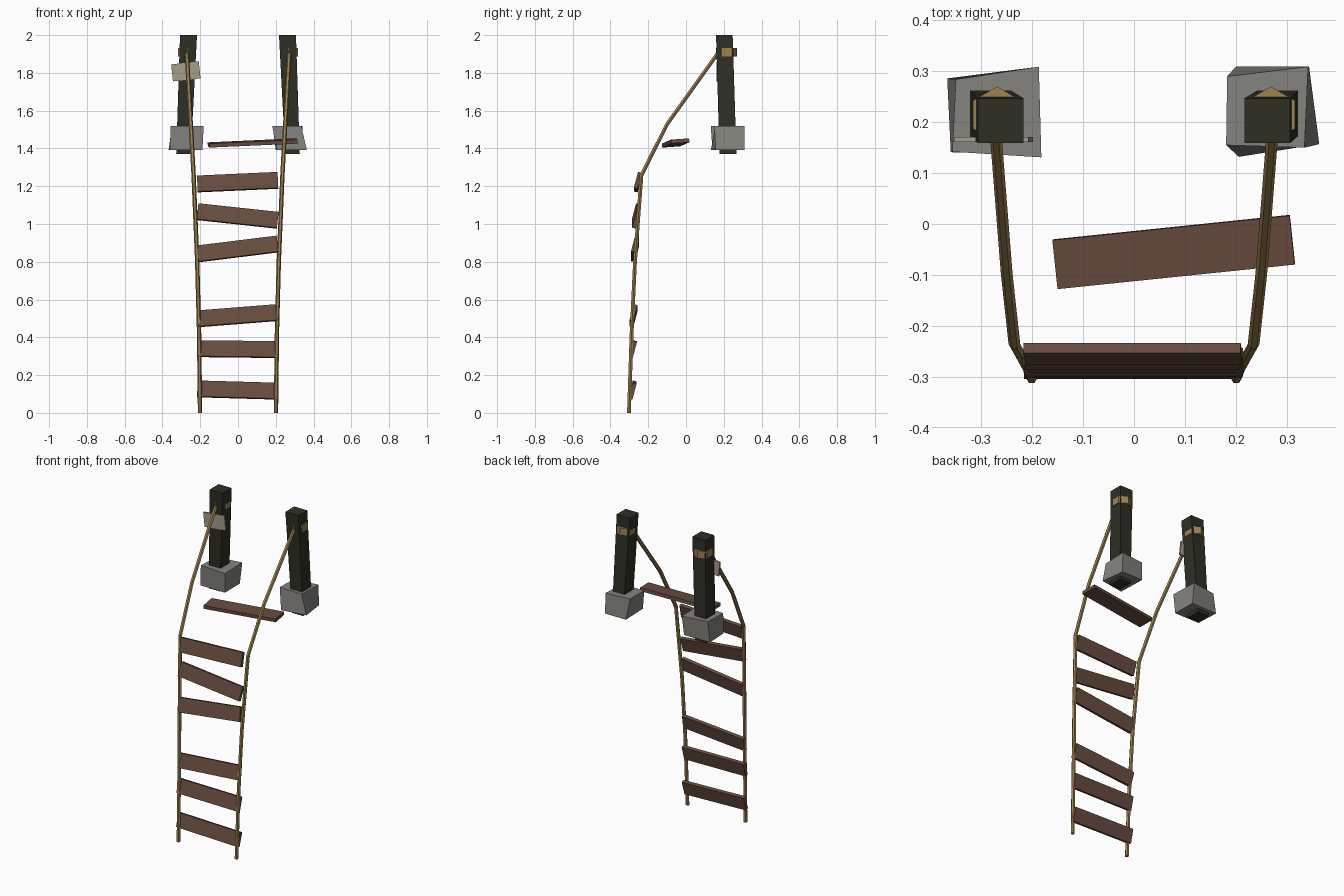
import bpy, bmesh, math
from mathutils import Vector, Matrix, Euler

if "Cube" in bpy.data.objects:
    bpy.data.objects.remove(bpy.data.objects["Cube"])


def material(name, rgb):
    m = bpy.data.materials.new(name)
    lin = [c / 12.92 if c <= 0.04045 else ((c + 0.055) / 1.055) ** 2.4
           for c in (v / 255 for v in rgb)]
    m.diffuse_color = (*lin, 1)
    m.use_nodes = True
    m.node_tree.nodes["Principled BSDF"].inputs["Base Color"].default_value = m.diffuse_color
    return m


WOOD = material("brown wood", (104, 76, 63))
POST = material("dark timber", (46, 47, 36))
STONE = material("grey stone", (133, 131, 126))
ROPE = material("tan rope", (160, 131, 80))
TAG = material("pale board", (166, 156, 138))


def finish(name, bm, mat):
    bmesh.ops.recalc_face_normals(bm, faces=bm.faces)
    me = bpy.data.meshes.new(name)
    bm.to_mesh(me)
    bm.free()
    me.materials.append(mat)
    ob = bpy.data.objects.new(name, me)
    bpy.context.collection.objects.link(ob)
    return ob


def box(name, size, loc, rot, mat):
    bm = bmesh.new()
    mtx = (Matrix.Translation(loc) @ Euler(rot).to_matrix().to_4x4()
           @ Matrix.Diagonal((*size, 1)))
    bmesh.ops.create_cube(bm, size=1, matrix=mtx)
    return finish(name, bm, mat)


def loft(name, rings, mat):
    """Join closed rings of points and cap both ends."""
    bm = bmesh.new()
    vs = [[bm.verts.new(p) for p in r] for r in rings]
    n = len(vs[0])
    for a, b in zip(vs, vs[1:]):
        for i in range(n):
            j = (i + 1) % n
            bm.faces.new((a[i], a[j], b[j], b[i]))
    bm.faces.new(vs[0][::-1])
    bm.faces.new(vs[-1])
    return finish(name, bm, mat)


def rect(x0, x1, y0, y1, z):
    return [(x0, y0, z), (x1, y0, z), (x1, y1, z), (x0, y1, z)]


def at_z(pts, z):
    return [(x, y, z) for x, y in pts]


# Rope path for the right side, mirrored for the left
path = [(0.201, -0.302, 0.0), (0.206, -0.288, 0.42), (0.216, -0.270, 0.80),
        (0.235, -0.236, 1.257), (0.250, -0.099, 1.53), (0.271, 0.166, 1.90)]

for side, s in (("right", 1), ("left", -1)):
    # Leaning posts
    loft(side + "_post",
         [rect(s * 0.250, s * 0.327, 0.177, 0.267, 1.37),
          rect(s * 0.217, s * 0.307, 0.159, 0.247, 2.0)], POST)

    # Hexagonal rope lashing round each post
    hexa = [(s * 0.269 + 0.055 * math.sin(i * math.pi / 3),
             0.215 + 0.055 * math.cos(i * math.pi / 3)) for i in range(6)]
    loft(side + "_lashing", [at_z(hexa, 1.886), at_z(hexa, 1.932)], ROPE)

    # Hanging rope
    pts = [Vector((s * x, y, z)) for x, y, z in path]
    rings = []
    for i, p in enumerate(pts):
        d = (pts[min(i + 1, len(pts) - 1)] - pts[max(i - 1, 0)]).normalized()
        if i == 0:
            d = Vector((0, 0, 1))
        u = Vector((1, 0, 0)) - d * d.x
        u.normalize()
        v = d.cross(u)
        rings.append([p + 0.0115 * (u * math.cos(k * math.pi / 3)
                                    + v * math.sin(k * math.pi / 3))
                      for k in range(6)])
    loft(side + "_rope", rings, ROPE)

# Irregular stones at the post feet
loft("left_stone",
     [at_z([(-0.367, 0.286), (-0.19, 0.29), (-0.188, 0.14), (-0.36, 0.141)], 1.393),
      at_z([(-0.35, 0.284), (-0.187, 0.309), (-0.182, 0.131), (-0.357, 0.142)], 1.518)],
     STONE)
loft("right_stone",
     [at_z([(0.200, 0.309), (0.344, 0.309), (0.364, 0.157), (0.206, 0.132)], 1.392),
      at_z([(0.183, 0.290), (0.342, 0.309), (0.335, 0.150), (0.181, 0.155)], 1.520)],
     STONE)

# Small board on the left post
box("post_board", (0.147, 0.010, 0.09), (-0.276, 0.166, 1.808),
    (0, math.radians(-6), 0), TAG)

# Treads: left height, right height, depth position
treads = [(0.127, 0.115, -0.283), (0.340, 0.335, -0.281),
          (0.498, 0.531, -0.278), (0.842, 0.894, -0.270),
          (1.065, 1.020, -0.265), (1.212, 1.231, -0.255)]
for i, (zl, zr, y) in enumerate(treads):
    box("tread_%d" % (i + 1), (0.427, 0.021, 0.087),
        (-0.002, y, (zl + zr) / 2),
        (math.radians(-15), -math.atan2(zr - zl, 0.42), 0), WOOD)

# Loose top tread lying flat
box("loose_tread", (0.469, 0.097, 0.021), (0.078, -0.055, 1.429),
    (math.radians(4), math.radians(-2.6), math.radians(5.9)), WOOD)
